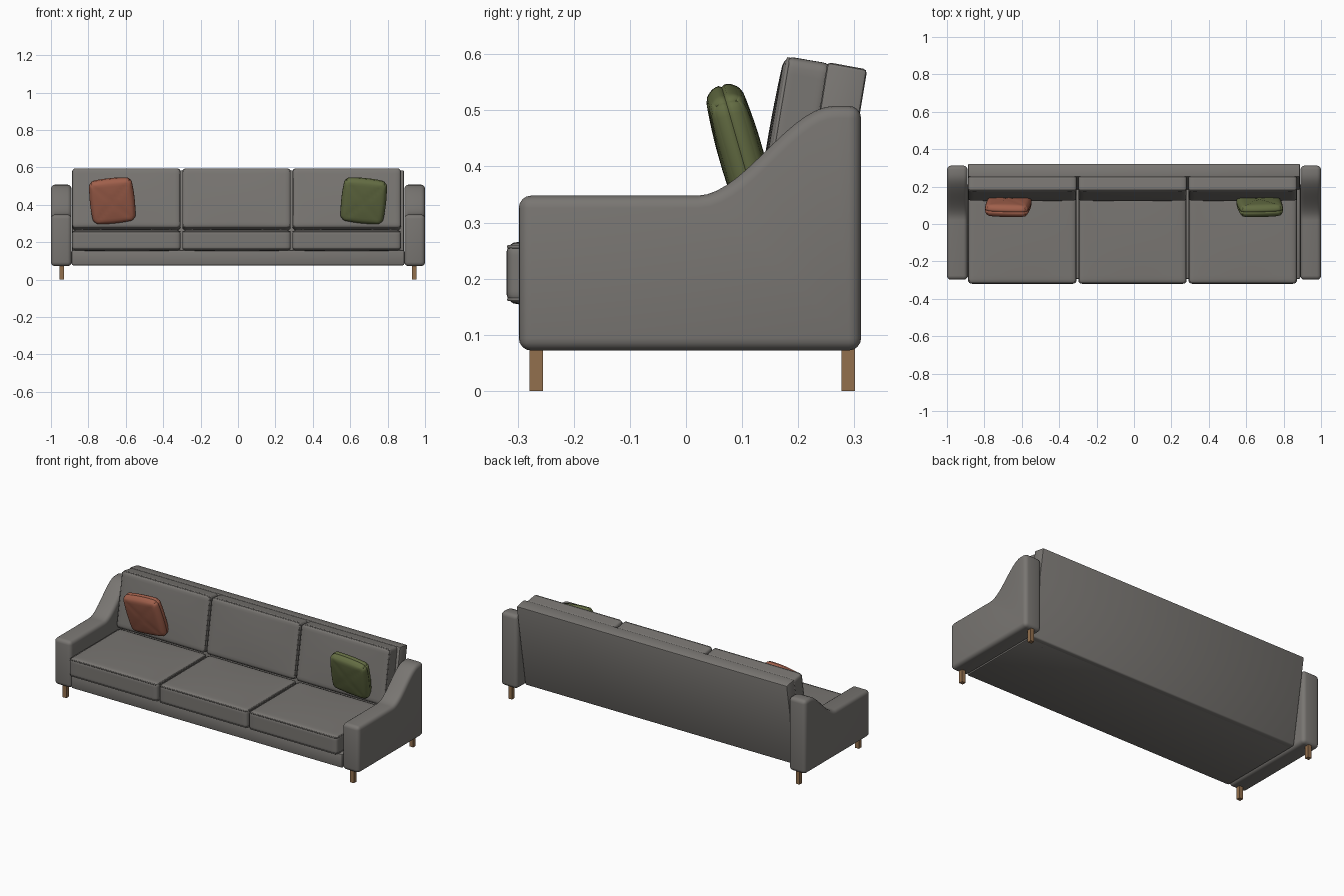
import bpy, bmesh, math
from mathutils import Vector, Euler

if "Cube" in bpy.data.objects:
    bpy.data.objects.remove(bpy.data.objects["Cube"])


def material(name, rgb):
    m = bpy.data.materials.new(name)
    m.diffuse_color = (*rgb, 1)
    m.use_nodes = True
    m.node_tree.nodes["Principled BSDF"].inputs["Base Color"].default_value = m.diffuse_color
    return m


GREY = material("grey fabric", (0.19, 0.18, 0.168))
RUST = material("rust fabric", (0.35, 0.115, 0.07))
GREEN = material("olive fabric", (0.125, 0.15, 0.055))
WOOD = material("wood", (0.29, 0.16, 0.075))


def finish(bm, name, mat, loc=(0, 0, 0), rot=(0, 0, 0), angle=40):
    bmesh.ops.recalc_face_normals(bm, faces=bm.faces)
    me = bpy.data.meshes.new(name)
    bm.to_mesh(me)
    bm.free()
    me.materials.append(mat)
    ob = bpy.data.objects.new(name, me)
    bpy.context.collection.objects.link(ob)
    ob.location, ob.rotation_euler = loc, rot
    bpy.ops.object.select_all(action='DESELECT')
    ob.select_set(True)
    bpy.context.view_layer.objects.active = ob
    bpy.ops.object.shade_smooth_by_angle(angle=math.radians(angle))
    return ob


def prism(name, profile, x0, x1, bevel, segs, mat):
    """Side profile (y, z) extruded across x with rounded sharp edges."""
    bm = bmesh.new()
    face = bm.faces.new([bm.verts.new((x0, y, z)) for y, z in profile])
    ext = bmesh.ops.extrude_face_region(bm, geom=[face])
    bmesh.ops.translate(bm, vec=(x1 - x0, 0, 0),
                        verts=[v for v in ext["geom"] if isinstance(v, bmesh.types.BMVert)])
    bmesh.ops.recalc_face_normals(bm, faces=bm.faces)
    if bevel:
        sharp = [e for e in bm.edges if e.calc_face_angle(0) > math.radians(40)]
        bmesh.ops.bevel(bm, geom=sharp, offset=bevel, segments=segs, profile=0.5,
                        affect='EDGES', clamp_overlap=False)
    return finish(bm, name, mat)


def cushion(name, half, r, puff, mat, loc, rot, thin, pillow=False):
    """Rounded, puffed box; thin is the index of its thickness axis."""
    bm = bmesh.new()
    bmesh.ops.create_cube(bm, size=2)
    bmesh.ops.subdivide_edges(bm, edges=bm.edges[:], cuts=19, use_grid_fill=True)
    a, b = [i for i in range(3) if i != thin]
    for v in bm.verts:
        u = Vector([math.sin(c * math.pi / 2) for c in v.co])
        p = Vector([u[i] * half[i] for i in range(3)])
        q = Vector([max(-(half[i] - r), min(half[i] - r, p[i])) for i in range(3)])
        d = p - q
        if d.length > 1e-6:
            p = q + d.normalized() * r
        p[thin] += u[thin] * puff * (1 - u[a] ** 2) * (1 - u[b] ** 2)
        if pillow:
            # soft corners, diagonal creases and a seam round the middle
            k = 1 - 0.07 * (u[a] * u[b]) ** 2
            p[a] *= k
            p[b] *= k
            crease = max(0, 1 - abs(abs(u[a]) - abs(u[b])) / 0.12)
            p[thin] -= u[thin] * 0.003 * crease
            if abs(u[thin]) < 0.05:
                p[a] *= 0.975
                p[b] *= 0.975
        v.co = p
    return finish(bm, name, mat, loc, rot, 60)


def piping(name, half, thin, loc, rot):
    """Thin corded seams round both rims of a cushion."""
    a, b = [i for i in range(3) if i != thin]
    cu = bpy.data.curves.new(name, 'CURVE')
    cu.dimensions = '3D'
    cu.bevel_depth = 0.0035
    cu.bevel_resolution = 1
    c = 0.014
    for side in (-1, 1):
        pts = []
        for sa, sb in ((1, 1), (-1, 1), (-1, -1), (1, -1)):
            ends = [(half[a] - 0.004, half[b] - c), (half[a] - c, half[b] - 0.004)]
            pts += [(sa * x, sb * y) for x, y in (ends if sa * sb > 0 else ends[::-1])]
        sp = cu.splines.new('POLY')
        sp.points.add(len(pts) - 1)
        sp.use_cyclic_u = True
        for point, (x, y) in zip(sp.points, pts):
            co = [0, 0, 0, 1]
            co[a], co[b], co[thin] = x, y, side * (half[thin] - 0.008)
            point.co = co
    cu.materials.append(GREY)
    ob = bpy.data.objects.new(name, cu)
    bpy.context.collection.objects.link(ob)
    ob.location, ob.rotation_euler = loc, rot


# Arms with a sweeping top line
sweep = []
for i in range(15):
    t = i / 14
    sweep.append((0.02 + 0.245 * t, 0.348 + 0.16 * t * t * (3 - 2 * t)))
arm = [(-0.298, 0.072), (-0.298, 0.348)] + sweep + [(0.312, 0.508), (0.312, 0.072)]
for s, side in ((-1, "left"), (1, "right")):
    prism(side + "_arm", arm, min(s * 0.89, s), max(s * 0.89, s), 0.022, 4, GREY)
    # Square wooden legs
    for y, end in ((-0.267, "front"), (0.289, "back")):
        prism(f"{end}_{side}_leg", [(y - 0.012, 0), (y + 0.012, 0), (y + 0.012, 0.08), (y - 0.012, 0.08)],
              s * 0.943 - 0.012, s * 0.943 + 0.012, 0, 1, WOOD)

# Base and leaning back panel
prism("seat_base", [(-0.294, 0.076), (-0.294, 0.158), (0.22, 0.158), (0.22, 0.076)],
      -0.889, 0.889, 0.008, 2, GREY)
prism("back_frame", [(0.17, 0.076), (0.252, 0.586), (0.323, 0.573), (0.24, 0.076)],
      -0.887, 0.887, 0.007, 2, GREY)

# Three seat cushions and three back cushions
seat_half = (0.29, 0.237, 0.055)
back_half = (0.29, 0.044, 0.162)
lean = Euler((math.radians(-9.5), 0, 0))
for i, x in enumerate((-0.597, -0.008, 0.581)):
    loc = (x, -0.083, 0.21)
    cushion(f"seat_cushion_{i + 1}", seat_half, 0.02, 0.006, GREY, loc, (0, 0, 0), 2)
    piping(f"seat_piping_{i + 1}", seat_half, 2, loc, (0, 0, 0))
    loc = (x, 0.192, 0.43)
    cushion(f"back_cushion_{i + 1}", back_half, 0.018, 0.005, GREY, loc, lean, 1)
    piping(f"back_piping_{i + 1}", back_half, 1, loc, lean)

# Two throw pillows tipped forward and turned
for s, name, mat in ((-1, "rust_pillow", RUST), (1, "olive_pillow", GREEN)):
    rot = Euler((math.radians(16), math.radians(6 * s), 0), 'XYZ')
    rot = (Euler((math.radians(16), 0, 0)).to_matrix()
           @ Euler((0, math.radians(6 * s), 0)).to_matrix()).to_euler()
    cushion(name, (0.12, 0.032, 0.124), 0.027, 0.008, mat,
            (s * 0.672, 0.098, 0.422), rot, 1, True)
